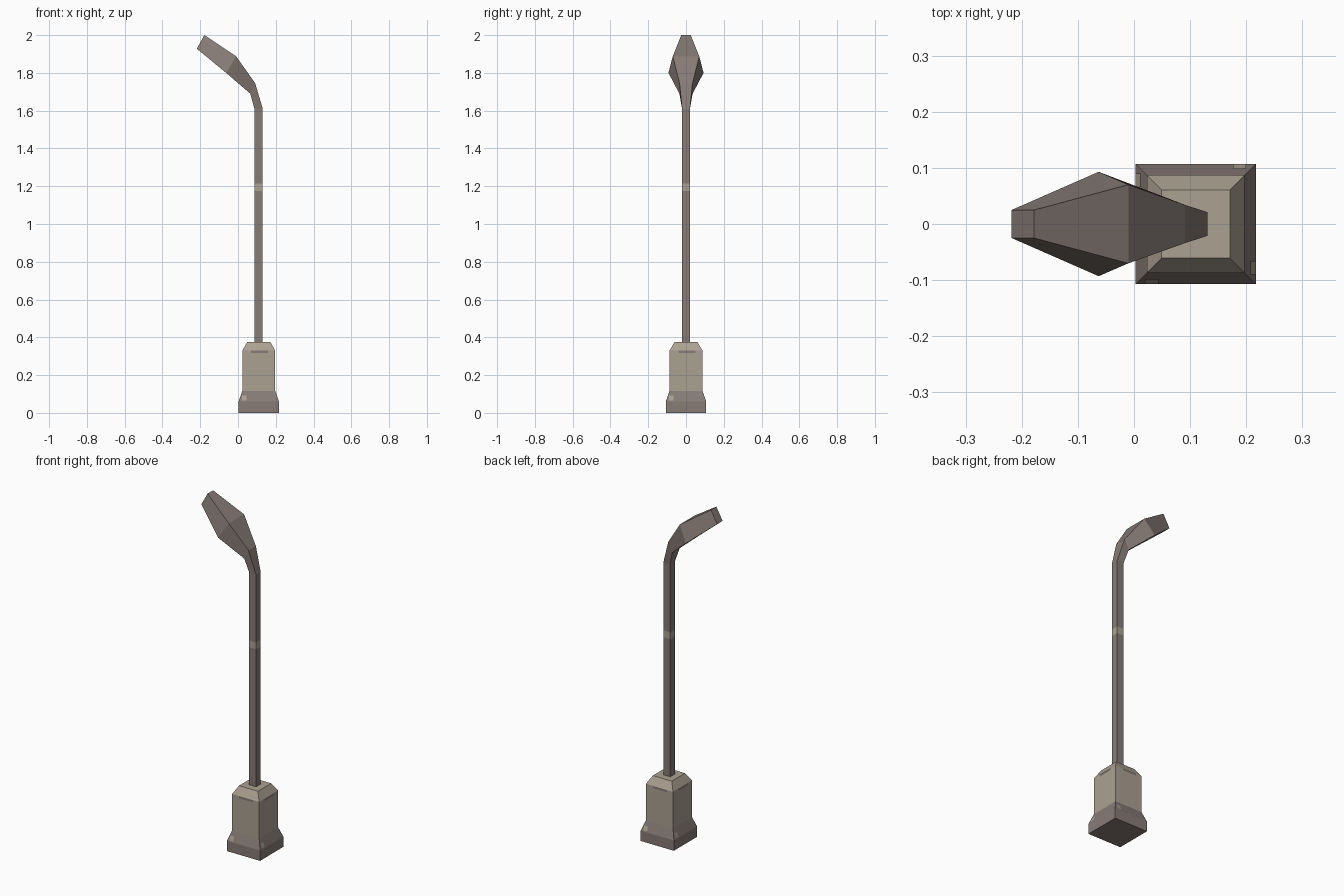
import bpy, bmesh, math
from mathutils import Matrix, Vector

if "Cube" in bpy.data.objects:
    bpy.data.objects.remove(bpy.data.objects["Cube"])

CX = 0.11  # base and pole axis


def srgb(c):
    c /= 255
    return c / 12.92 if c <= 0.04045 else ((c + 0.055) / 1.055) ** 2.4


def material(name, rgb):
    m = bpy.data.materials.new(name)
    m.diffuse_color = (*[srgb(c) for c in rgb], 1)
    m.use_nodes = True
    m.node_tree.nodes["Principled BSDF"].inputs["Base Color"].default_value = m.diffuse_color
    return m


brown = material("grey brown metal", (135, 123, 118))
beige = material("weathered beige", (172, 161, 146))


def loft(name, rings, colour_rule):
    """Skin four-cornered rings into a closed solid."""
    bm = bmesh.new()
    rows = [[bm.verts.new(p) for p in r] for r in rings]
    bm.faces.new(rows[0])
    bm.faces.new(rows[-1])
    for a, b in zip(rows, rows[1:]):
        for i in range(4):
            j = (i + 1) % 4
            bm.faces.new((a[i], a[j], b[j], b[i]))
    bmesh.ops.recalc_face_normals(bm, faces=bm.faces)
    for f in bm.faces:
        f.material_index = colour_rule(f.calc_center_median().z)
    me = bpy.data.meshes.new(name)
    bm.to_mesh(me)
    bm.free()
    me.materials.append(brown)
    me.materials.append(beige)
    ob = bpy.data.objects.new(name, me)
    bpy.context.collection.objects.link(ob)
    return ob


def square(h, z):
    return [(CX + sx * h, sy * h, z) for sx, sy in ((-1, -1), (1, -1), (1, 1), (-1, 1))]


def section(xi, zi, wi, xo, zo, wo):
    """Ring from its lower/inner edge and its upper/outer edge."""
    return [(xi, -wi, zi), (xo, -wo, zo), (xo, wo, zo), (xi, wi, zi)]


# Stepped pedestal: brown plinth below, beige housing above
loft("pedestal",
     [square(0.107, 0), square(0.107, 0.06), square(0.087, 0.117),
      square(0.087, 0.33), square(0.061, 0.375)],
     lambda z: int(z > 0.117))

# Square pole bending into the flared lamp head, with a worn band halfway
pole = [section(0.087, z, 0.021, 0.131, z, 0.021) for z in (0.37, 1.175, 1.215, 1.61)]
head = [section(0.065, 1.69, 0.035, 0.091, 1.745, 0.034),
        section(-0.063, 1.80, 0.093, -0.01, 1.888, 0.07),
        section(-0.218, 1.928, 0.025, -0.178, 2.0, 0.025)]
loft("pole_and_lamp_head", pole + head, lambda z: int(1.18 < z < 1.21))


def four_plates(name, u0, u1, low, high, mat):
    """Thin paint patch repeated on all four pedestal sides; low/high are (out, z)."""
    t = 0.002
    me = bpy.data.meshes.new(name)
    bm = bmesh.new()
    for k in range(4):
        rot = Matrix.Translation((CX, 0, 0)) @ Matrix.Rotation(k * math.pi / 2, 4, 'Z')
        pts = [(u0, low), (u1, low), (u1, high), (u0, high)]
        bm.faces.new([bm.verts.new(rot @ Vector((u, -o - t, z))) for u, (o, z) in pts])
    bm.to_mesh(me)
    bm.free()
    me.materials.append(mat)
    bpy.context.collection.objects.link(bpy.data.objects.new(name, me))


# Worn paint patches
four_plates("housing_scuff", -0.04, 0.05, (0.087, 0.318), (0.087, 0.33), brown)
four_plates("plinth_scuff", -0.09, -0.066, (0.105, 0.066), (0.096, 0.092), beige)
